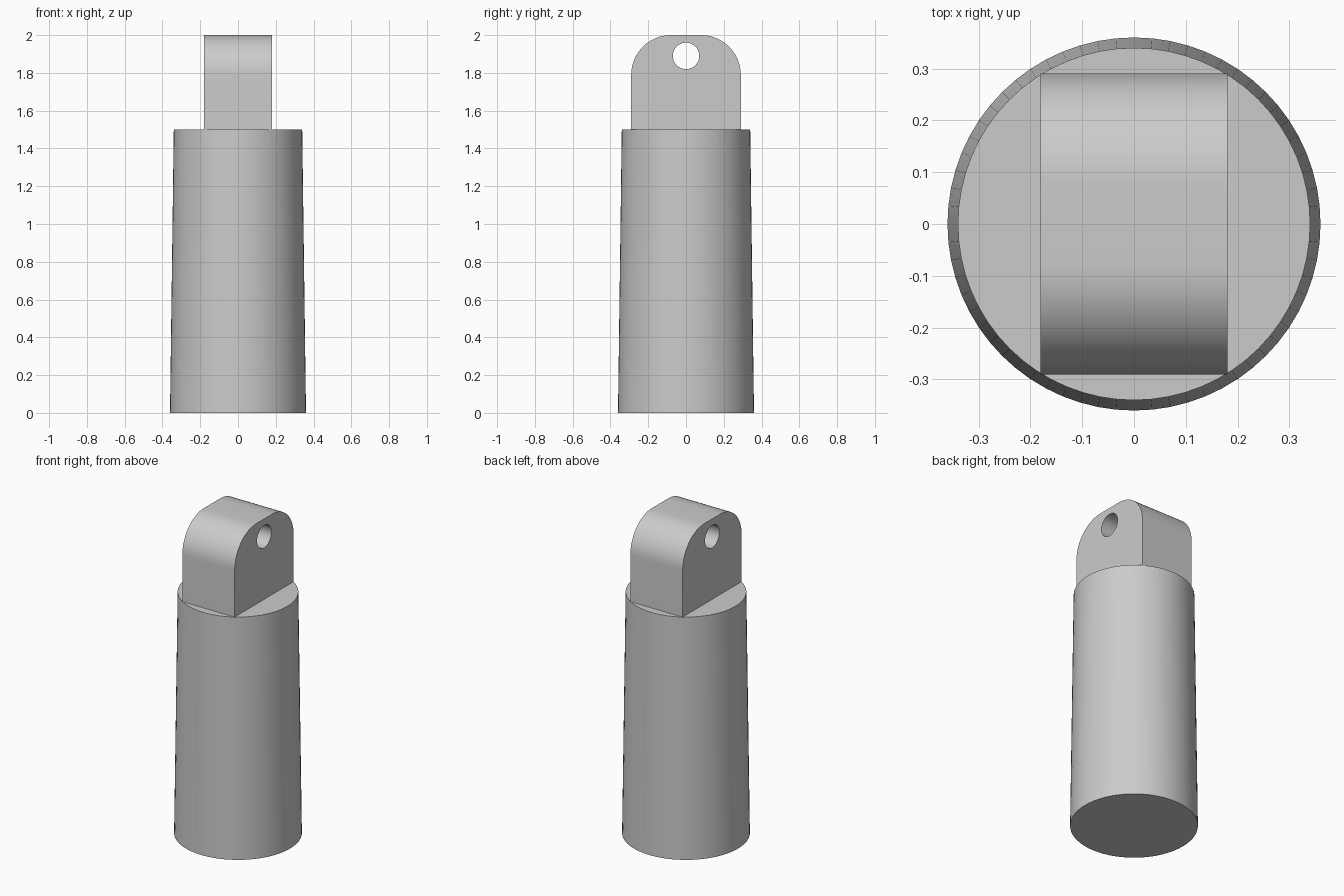
import bpy
import bmesh
from math import sin, cos, pi, radians
from mathutils import Matrix

if "Cube" in bpy.data.objects:
    bpy.data.objects.remove(bpy.data.objects["Cube"], do_unlink=True)

# Plain grey material
grey = bpy.data.materials.new("plain_grey")
grey.use_nodes = True
colour = (0.6, 0.6, 0.6, 1)
grey.diffuse_color = colour
grey.node_tree.nodes["Principled BSDF"].inputs["Base Color"].default_value = colour

BODY_TOP = 1.5
HALF_X, HALF_Y, TOP = 0.18, 0.29, 2.0
CORNER = 0.21
HOLE_Z, HOLE_R = 1.89, 0.07


def make_object(name, bm):
    bmesh.ops.recalc_face_normals(bm, faces=bm.faces)
    mesh = bpy.data.meshes.new(name)
    bm.to_mesh(mesh)
    bm.free()
    mesh.materials.append(grey)
    obj = bpy.data.objects.new(name, mesh)
    bpy.context.collection.objects.link(obj)
    return obj


def activate(obj):
    bpy.ops.object.select_all(action="DESELECT")
    obj.select_set(True)
    bpy.context.view_layer.objects.active = obj


def smooth(obj):
    activate(obj)
    bpy.ops.object.shade_smooth_by_angle(angle=radians(30))


# Tapered round body
bm = bmesh.new()
bmesh.ops.create_cone(bm, cap_ends=True, segments=64, radius1=0.36, radius2=0.34,
                      depth=BODY_TOP, matrix=Matrix.Translation((0, 0, BODY_TOP / 2)))
body = make_object("tapered_body", bm)
smooth(body)

# Lug with rounded upper corners
arc = [i * pi / 32 for i in range(17)]
right = [(HALF_Y - CORNER + CORNER * cos(a), TOP - CORNER + CORNER * sin(a)) for a in arc]
left = [(-y, z) for y, z in reversed(right)]
base = BODY_TOP - 0.005
outline = [(HALF_Y, base)] + right + left + [(-HALF_Y, base)]
bm = bmesh.new()
side = bm.faces.new([bm.verts.new((-HALF_X, y, z)) for y, z in outline])
grown = bmesh.ops.extrude_face_region(bm, geom=[side], use_keep_orig=True)
bmesh.ops.translate(bm, vec=(2 * HALF_X, 0, 0),
                    verts=[v for v in grown["geom"] if isinstance(v, bmesh.types.BMVert)])
lug = make_object("lug", bm)

# Pin hole through the lug
bm = bmesh.new()
bmesh.ops.create_cone(bm, cap_ends=True, segments=48, radius1=HOLE_R, radius2=HOLE_R, depth=1,
                      matrix=Matrix.Translation((0, 0, HOLE_Z)) @ Matrix.Rotation(pi / 2, 4, "Y"))
cutter = make_object("hole_cutter", bm)
cutter.hide_render = True
cut = lug.modifiers.new("pin_hole", "BOOLEAN")
cut.operation = "DIFFERENCE"
cut.solver = "EXACT"
cut.object = cutter
activate(lug)
bpy.ops.object.modifier_apply(modifier=cut.name)
bpy.data.objects.remove(cutter, do_unlink=True)
smooth(lug)
